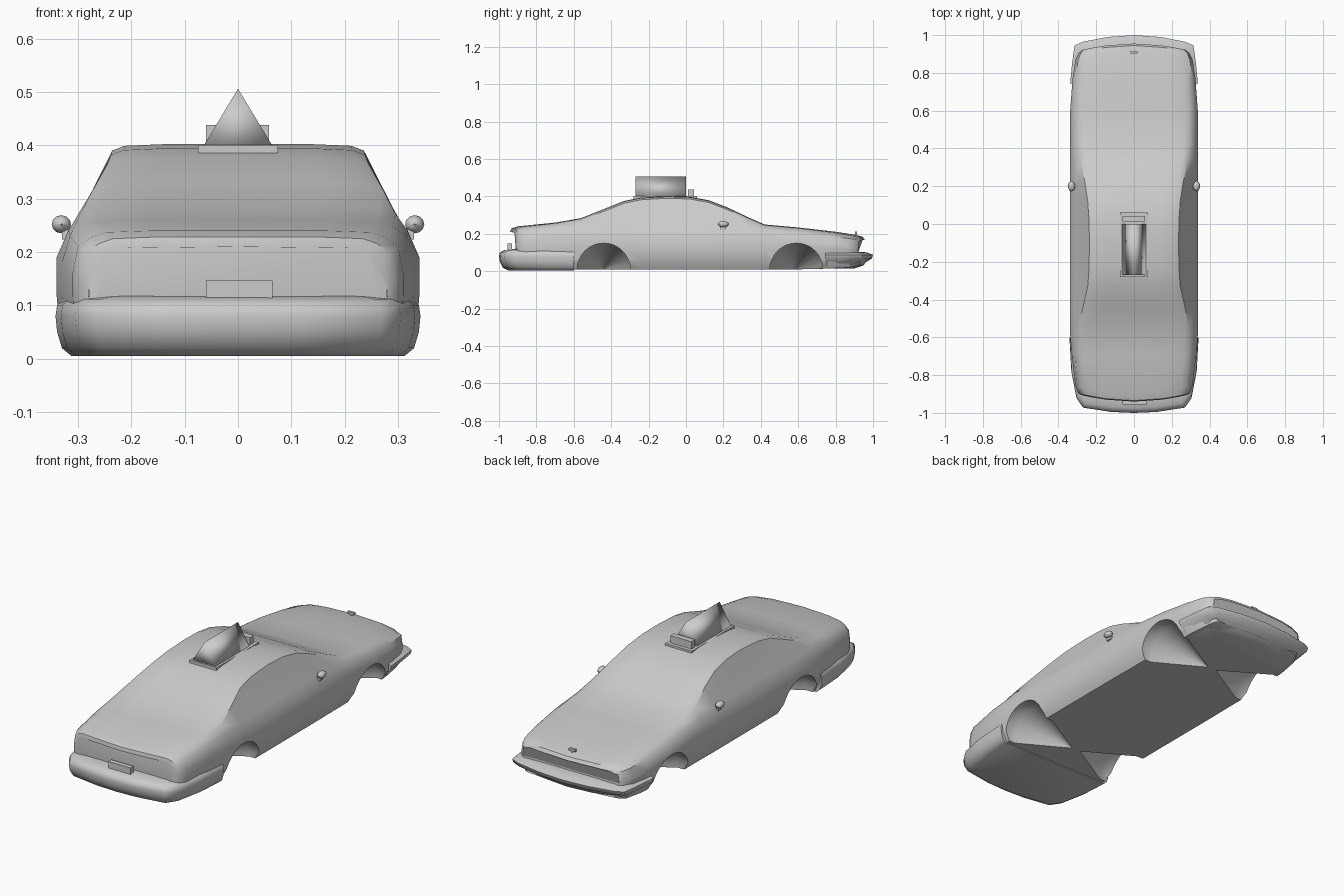
import bpy, bmesh, math
from mathutils import Matrix

old = bpy.data.objects.get("Cube")
if old:
    bpy.data.objects.remove(old, do_unlink=True)

grey = bpy.data.materials.new("plain grey")
grey.use_nodes = True
grey.diffuse_color = (0.6, 0.6, 0.6, 1)
grey.node_tree.nodes["Principled BSDF"].inputs["Base Color"].default_value = (0.6, 0.6, 0.6, 1)


def finish(name, bm, angle=40):
    bmesh.ops.recalc_face_normals(bm, faces=bm.faces)
    mesh = bpy.data.meshes.new(name)
    bm.to_mesh(mesh)
    bm.free()
    mesh.materials.append(grey)
    ob = bpy.data.objects.new(name, mesh)
    bpy.context.collection.objects.link(ob)
    smooth(ob, angle)
    return ob


def smooth(ob, angle):
    bpy.ops.object.select_all(action='DESELECT')
    ob.select_set(True)
    bpy.context.view_layer.objects.active = ob
    bpy.ops.object.shade_smooth_by_angle(angle=math.radians(angle))


def loft(name, rings, angle=40):
    """Skin closed rings of equal length and cap both ends."""
    bm = bmesh.new()
    loops = [[bm.verts.new(p) for p in ring] for ring in rings]
    n = len(loops[0])
    for a, b in zip(loops, loops[1:]):
        for i in range(n):
            j = (i + 1) % n
            bm.faces.new((a[i], a[j], b[j], b[i]))
    bm.faces.new(loops[0])
    bm.faces.new(loops[-1])
    return finish(name, bm, angle)


def box(name, x0, x1, y0, y1, z0, z1):
    return loft(name, [[(x0, y0, z), (x1, y0, z), (x1, y1, z), (x0, y1, z)]
                       for z in (z0, z1)], 30)


def mirrored(half):
    """Close a half outline that runs from x = 0 to x = 0."""
    return half + [(-x, *rest) for x, *rest in reversed(half) if x > 1e-6]


def section(y, top, tw, belt, bx, w, floor):
    half = [(0, top), (tw * 0.6, top), (tw * 0.9, top - 0.003), (tw, top - 0.012),
            (bx, belt), (w, belt - 0.05), (w, 0.12), (w * 0.985, 0.06),
            (w * 0.9, floor), (0, floor)]
    bend = 0.45 * min(1, max(0, (abs(y) - 0.65) / 0.25)) * math.copysign(1, y)
    return [(x, y - bend * x * x, z) for x, z in mirrored(half)]


# Body shell: y, top height, top half width, belt height, belt half width, side half width, floor
stations = [
    (-0.94, 0.21, 0.25, 0.185, 0.27, 0.28, 0.03),
    (-0.935, 0.228, 0.26, 0.20, 0.285, 0.295, 0.02),
    (-0.90, 0.24, 0.275, 0.21, 0.30, 0.31, 0.01),
    (-0.70, 0.26, 0.29, 0.23, 0.315, 0.33, 0.01),
    (-0.56, 0.284, 0.295, 0.24, 0.318, 0.34, 0.01),
    (-0.44, 0.332, 0.27, 0.24, 0.314, 0.34, 0.01),
    (-0.33, 0.376, 0.245, 0.24, 0.312, 0.34, 0.01),
    (-0.24, 0.394, 0.238, 0.24, 0.31, 0.34, 0.01),
    (-0.10, 0.402, 0.236, 0.24, 0.31, 0.34, 0.01),
    (0.02, 0.398, 0.238, 0.24, 0.31, 0.34, 0.01),
    (0.12, 0.38, 0.245, 0.24, 0.312, 0.34, 0.01),
    (0.22, 0.342, 0.26, 0.238, 0.314, 0.34, 0.01),
    (0.34, 0.285, 0.285, 0.232, 0.316, 0.338, 0.01),
    (0.42, 0.25, 0.295, 0.224, 0.318, 0.338, 0.01),
    (0.60, 0.234, 0.295, 0.205, 0.32, 0.338, 0.01),
    (0.80, 0.211, 0.285, 0.185, 0.31, 0.325, 0.015),
    (0.91, 0.194, 0.27, 0.175, 0.295, 0.31, 0.02),
    (0.945, 0.184, 0.26, 0.17, 0.28, 0.29, 0.03),
    (0.955, 0.168, 0.25, 0.155, 0.265, 0.27, 0.035),
]
body = loft("body", [section(*s) for s in stations])

# Wheel wells: round at the arch, tapering to a point at the middle
for y in (-0.44, 0.59):
    for side in (-1, 1):
        rings = []
        for x, r in ((0.4, 0.142), (0.27, 0.142), (0.03, 0.004)):
            rings.append([(side * x, y + r * math.cos(a), 0.008 + r * math.sin(a))
                          for a in (math.tau * k / 32 for k in range(32))])
        cutter = loft("well_cutter", rings)
        cutter.hide_render = True
        mod = body.modifiers.new("well", 'BOOLEAN')
        mod.object, mod.solver = cutter, 'EXACT'
        bpy.context.view_layer.objects.active = body
        bpy.ops.object.modifier_apply(modifier=mod.name)
        bpy.data.objects.remove(cutter, do_unlink=True)
smooth(body, 40)


def bumper(name, plan, levels):
    """Stack a plan outline at several heights, pulled in by an amount at each."""
    rings = []
    back = plan[-1][1]
    for z, inset in levels:
        half = []
        for x, y in plan:
            reach = (y - back) / (plan[0][1] - back)
            pull = math.copysign(inset, plan[0][1]) * min(1, 2 * reach)
            half.append((max(0, x - inset * 0.6 * min(1, x / 0.2)), y - pull, z))
        half.append((0, back, z))
        rings.append(mirrored(half))
    return loft(name, rings, 50)


bumper("rear_bumper",
       [(0, -1), (0.12, -0.995), (0.27, -0.972), (0.305, -0.92), (0.332, -0.78), (0.342, -0.6)],
       [(0.005, 0.05), (0.02, 0.02), (0.05, 0.005), (0.08, 0), (0.1, 0.005), (0.112, 0.025), (0.118, 0.07)])
bumper("front_bumper",
       [(0, 1), (0.14, 0.99), (0.27, 0.965), (0.315, 0.945), (0.328, 0.85), (0.338, 0.745)],
       [(0.015, 0.1), (0.03, 0.055), (0.05, 0.035), (0.068, 0.006), (0.088, 0), (0.1, 0.03), (0.104, 0.06)])

# Rear plate, hood ornament
box("number_plate", -0.06, 0.065, -0.955, -0.93, 0.098, 0.147)
box("ornament_stem", -0.004, 0.004, 0.905, 0.913, 0.185, 0.205)
box("ornament_top", -0.018, 0.018, 0.903, 0.915, 0.2, 0.212)

# Roof sign: base, wedge and small front board
box("sign_base", -0.075, 0.075, -0.28, 0.06, 0.385, 0.401)
loft("sign_wedge", [[(-0.064, y, 0.4), (0.064, y, 0.4), (0, y, 0.506)] for y in (-0.27, 0)], 180)
box("sign_board", -0.06, 0.058, 0.012, 0.042, 0.395, 0.438)

# Door mirrors
for side, label in ((1, "left"), (-1, "right")):
    bm = bmesh.new()
    bmesh.ops.create_uvsphere(bm, u_segments=10, v_segments=6, radius=1,
                              matrix=Matrix.Translation((side * 0.331, 0.2, 0.252))
                              @ Matrix.Diagonal((0.019, 0.028, 0.017, 1)))
    finish(label + "_mirror", bm)
    xs = sorted((side * 0.308, side * 0.33))
    box(label + "_mirror_stem", *xs, 0.185, 0.21, 0.223, 0.242)
